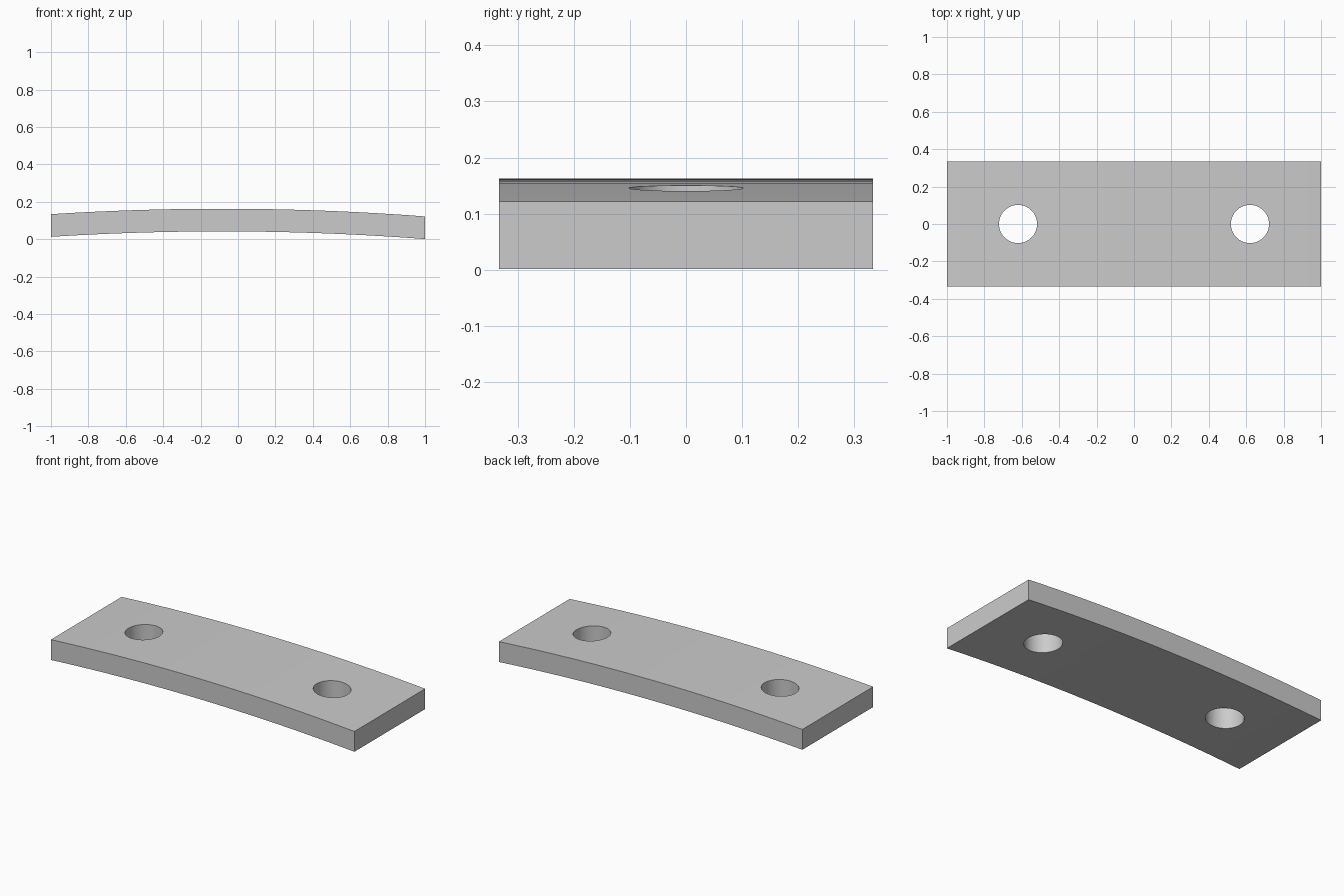
import bpy
import bmesh

LENGTH, WIDTH, THICK = 2.0, 0.666, 0.121
CROWN_X, CROWN_Z, BEND = -0.087, 0.163, 0.0347
SEGMENTS = 24
HOLE_X, HOLE_R = 0.62, 0.102

cube = bpy.data.objects.get("Cube")
if cube:
    bpy.data.objects.remove(cube, do_unlink=True)

# Plain grey finish
grey = bpy.data.materials.new("light_grey")
grey.use_nodes = True
colour = (0.6, 0.6, 0.6, 1)
grey.diffuse_color = colour
grey.node_tree.nodes["Principled BSDF"].inputs["Base Color"].default_value = colour


def top_z(x):
    return CROWN_Z - BEND * (x - CROWN_X) ** 2


# Gently arched plate: side profile extruded across the width
xs = [LENGTH * (i / SEGMENTS - 0.5) for i in range(SEGMENTS + 1)]
profile = [(x, top_z(x) - THICK) for x in xs]
profile += [(x, top_z(x)) for x in reversed(xs)]
bm = bmesh.new()
face = bm.faces.new([bm.verts.new((x, -WIDTH / 2, z)) for x, z in profile])
side = bmesh.ops.extrude_face_region(bm, geom=[face])["geom"]
bmesh.ops.translate(bm, vec=(0, WIDTH, 0),
                    verts=[v for v in side if isinstance(v, bmesh.types.BMVert)])
bmesh.ops.recalc_face_normals(bm, faces=bm.faces)
mesh = bpy.data.meshes.new("arched_plate")
bm.to_mesh(mesh)
bm.free()
mesh.materials.append(grey)
plate = bpy.data.objects.new("arched_plate", mesh)
bpy.context.collection.objects.link(plate)

# Two round bolt holes
for sign in (-1, 1):
    bpy.ops.mesh.primitive_cylinder_add(vertices=64, radius=HOLE_R, depth=1,
                                        location=(sign * HOLE_X, 0, 0.1))
    cutter = bpy.context.object
    cutter.name = "hole_cutter"
    cutter.hide_render = True
    cutter.data.materials.append(grey)
    cut = plate.modifiers.new("bolt_hole", "BOOLEAN")
    cut.operation = "DIFFERENCE"
    cut.solver = "EXACT"
    cut.object = cutter
    bpy.context.view_layer.objects.active = plate
    bpy.ops.object.modifier_apply(modifier=cut.name)
    bpy.data.objects.remove(cutter, do_unlink=True)

# Smooth the arch and hole walls, keep the rims sharp
bpy.ops.object.select_all(action="DESELECT")
plate.select_set(True)
bpy.context.view_layer.objects.active = plate
bpy.ops.object.shade_smooth_by_angle()
